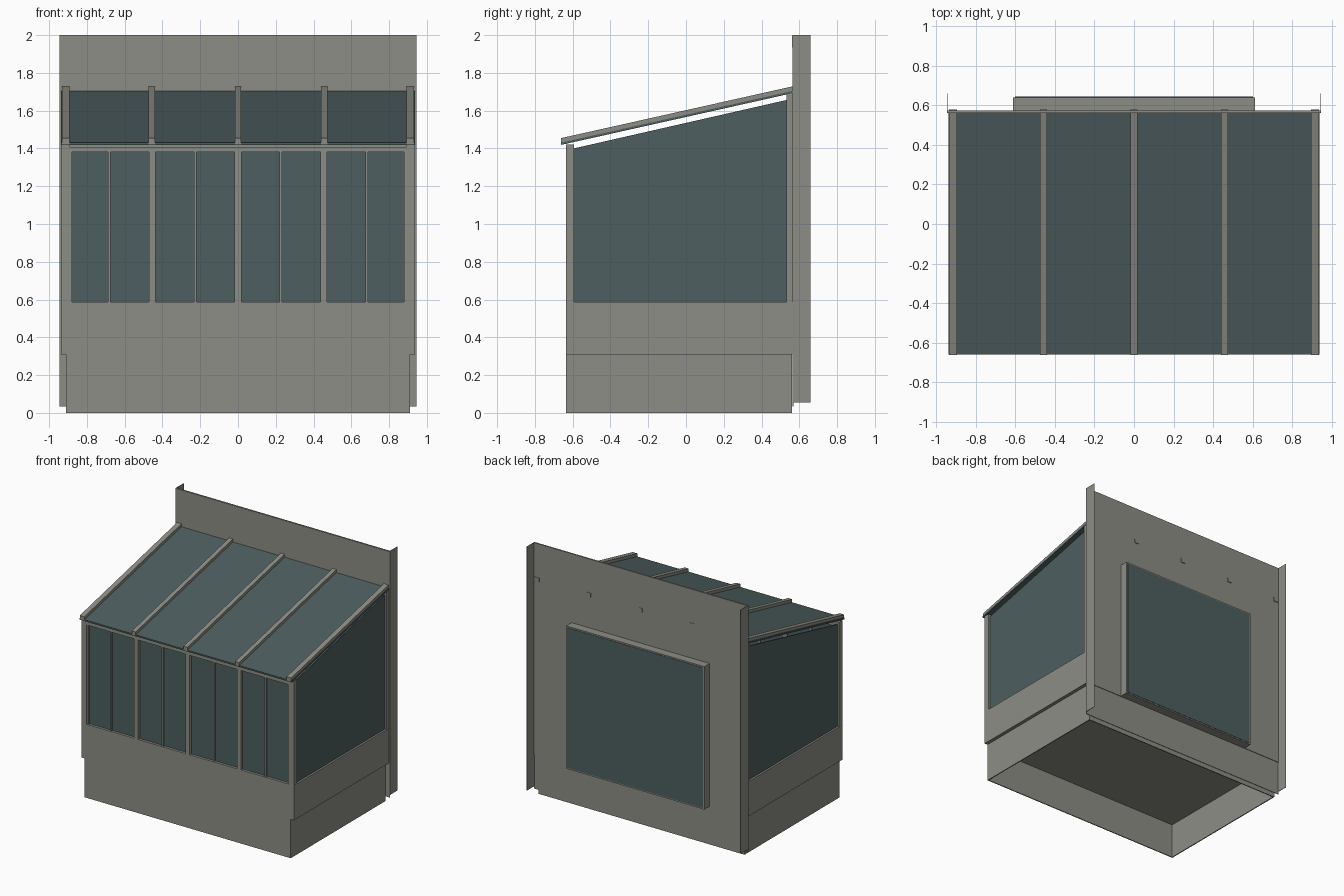
import bpy
import math
from mathutils import Matrix

cube = bpy.data.objects.get("Cube")
if cube:
    bpy.data.objects.remove(cube, do_unlink=True)


def material(name, colour):
    mat = bpy.data.materials.new(name)
    mat.use_nodes = True
    mat.diffuse_color = (*colour, 1)
    mat.node_tree.nodes["Principled BSDF"].inputs["Base Color"].default_value = (*colour, 1)
    return mat


grey = material("warm grey", (0.27, 0.27, 0.24))
glass = material("dark teal glass", (0.075, 0.112, 0.115))


def mesh_object(name, verts, faces, mat):
    mesh = bpy.data.meshes.new(name)
    mesh.from_pydata(verts, [], faces)
    mesh.materials.append(mat)
    obj = bpy.data.objects.new(name, mesh)
    bpy.context.collection.objects.link(obj)
    return obj


def prism(name, x0, x1, profile, mat=grey):
    """Extrude a (y, z) profile along x."""
    n = len(profile)
    verts = [(x, y, z) for x in (x0, x1) for y, z in profile]
    faces = [tuple(range(n))[::-1], tuple(range(n, 2 * n))]
    faces += [(i, (i + 1) % n, n + (i + 1) % n, n + i) for i in range(n)]
    return mesh_object(name, verts, faces, mat)


def box(name, x0, x1, y0, y1, z0, z1, mat=grey):
    return prism(name, x0, x1, [(y0, z0), (y1, z0), (y1, z1), (y0, z1)], mat)


def sides(name, x0, x1, profile, mat=grey):
    """Matching prisms on both sides of the model."""
    prism("left_" + name, x0, x1, profile, mat)
    prism("right_" + name, -x1, -x0, profile, mat)


def rect(y0, y1, z0, z1):
    return [(y0, z0), (y1, z0), (y1, z1), (y0, z1)]


FRONT, BACK = -0.635, 0.57
EAVE, SLOPE = 1.455, 0.2236


def roof(y, drop=0):
    return EAVE + SLOPE * (y + 0.66) - drop


def sloped(y0, y1, top, bottom):
    return [(y0, roof(y0, bottom)), (y1, roof(y1, bottom)),
            (y1, roof(y1, top)), (y0, roof(y0, top))]


def ring(name, half, y0, y1, z0, z1, t):
    """Four low walls around an open middle."""
    sides(name + "_side", half - t, half, rect(y0, y1, z0, z1))
    box(name + "_front", t - half, half - t, y0, y0 + t, z0, z1)
    box(name + "_back", t - half, half - t, y1 - t, y1, z0, z1)


# Open base, floor and the wider sill wall above
ring("base", 0.91, FRONT, 0.562, 0, 0.31, 0.008)
box("floor", -0.905, 0.905, FRONT + 0.005, 0.56, 0.28, 0.30)
ring("sill_wall", 0.938, FRONT, 0.566, 0.31, 0.587, 0.04)

# Back wall sheet with side flashings and a top band
box("back_wall", -0.945, 0.945, 0.564, 0.573, 0.31, 2)
box("back_wall_foot", -0.945, 0.945, 0.564, 0.568, 0.035, 0.31)
sides("wall_flashing", 0.941, 0.945, rect(0.564, 0.66, 0.055, 2))
box("wall_top_band", -0.944, 0.944, 0.56, 0.566, 1.935, 1.999)

# Panel on the back of the wall
box("back_window_frame", -0.61, 0.61, BACK, 0.64, 0.31, 1.45)
box("back_window_pane", -0.6, 0.6, 0.638, 0.643, 0.32, 1.44, glass)

# Corner posts and side panes
sides("front_post", 0.893, 0.937, rect(FRONT, -0.592, 0.58, 1.42))
sides("back_post", 0.9, 0.937, [(0.532, 0.58), (0.566, 0.58),
                               (0.566, roof(0.566, 0.03)), (0.532, roof(0.532, 0.03))])
sides("side_pane", 0.915, 0.923, [(-0.595, 0.58), (0.535, 0.58), (0.535, 1.657), (-0.595, 1.4)], glass)

# Front glazing with alternating wide and thin mullions
box("front_pane", -0.89, 0.89, -0.615, -0.607, 0.58, 1.39, glass)
box("front_beam", -0.937, 0.937, FRONT, -0.592, 1.38, 1.408)
for i in range(-3, 4):
    half, depth = (0.006, 0.006) if i % 2 else (0.018, 0.0)
    x = i * 0.227
    box(f"mullion_{i + 4}", x - half, x + half, FRONT + depth, -0.6, 0.58, 1.385)
sides("edge_mullion", 0.88, 0.894, rect(-0.628, -0.6, 0.58, 1.385))

# Sloping roof pane and rafters
prism("roof_pane", -0.938, 0.938, sloped(-0.66, 0.566, 0.024, 0.036), glass)
for i in range(-2, 3):
    x = i * 0.4565
    half = 0.02 if abs(i) == 2 else 0.017
    prism(f"rafter_{i + 3}", x - half, x + half, sloped(-0.662, 0.578, 0, 0.034))
